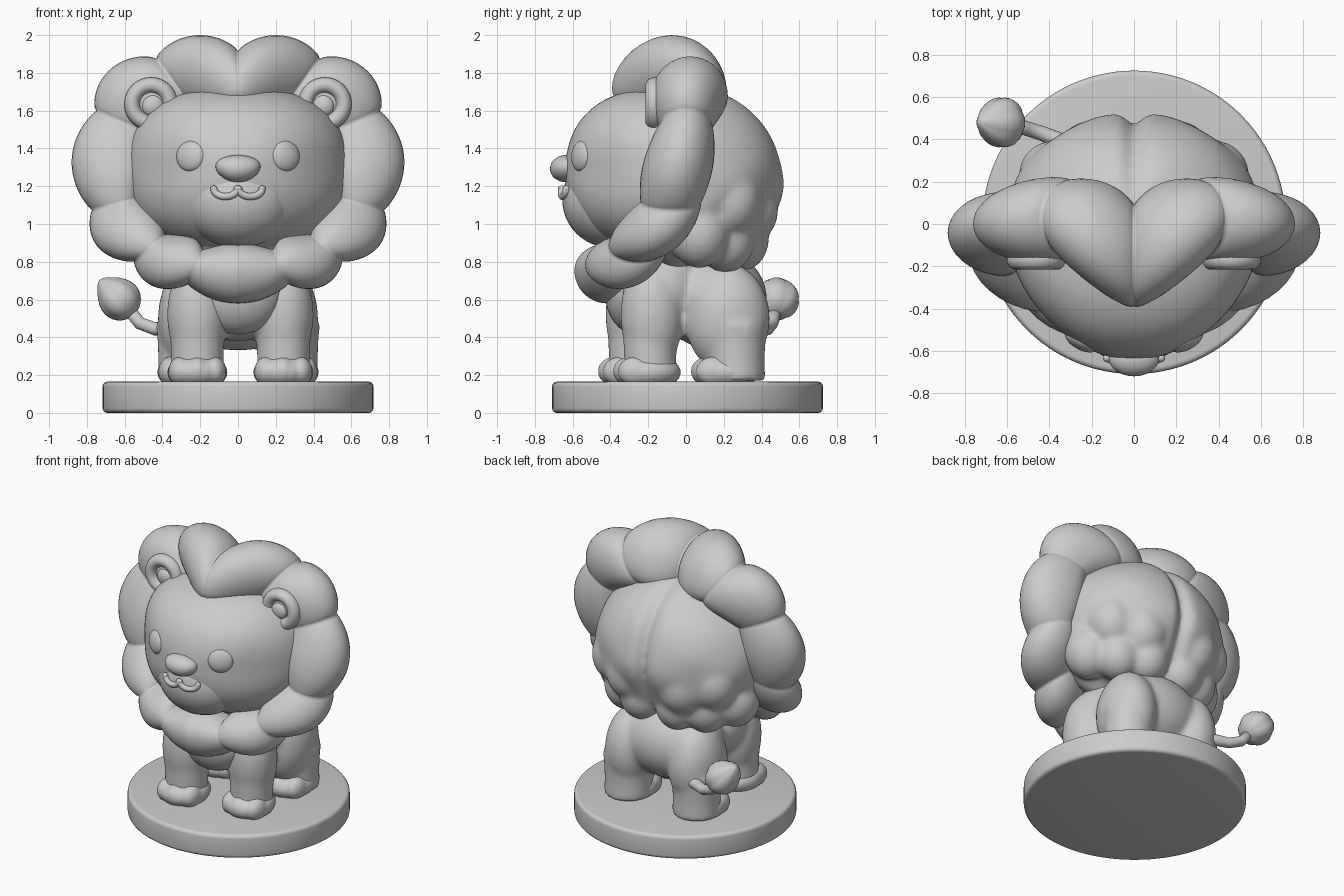
import bpy, bmesh, math
from mathutils import Vector, Matrix

cube = bpy.data.objects.get("Cube")
if cube:
    bpy.data.objects.remove(cube, do_unlink=True)

grey = bpy.data.materials.new("plain_grey")
grey.use_nodes = True
TONE = (0.6, 0.6, 0.6, 1)
grey.diffuse_color = TONE
grey.node_tree.nodes["Principled BSDF"].inputs["Base Color"].default_value = TONE


def finish(name, bm, angle=180, fuse=0, smooth=6):
    """Turn a bmesh into a smooth object, optionally melting its pieces together."""
    bmesh.ops.recalc_face_normals(bm, faces=bm.faces)
    mesh = bpy.data.meshes.new(name)
    bm.to_mesh(mesh)
    bm.free()
    mesh.materials.append(grey)
    obj = bpy.data.objects.new(name, mesh)
    bpy.context.collection.objects.link(obj)
    bpy.ops.object.select_all(action='DESELECT')
    obj.select_set(True)
    bpy.context.view_layer.objects.active = obj
    bpy.ops.object.shade_smooth_by_angle(angle=math.radians(angle))
    if fuse:
        rm = obj.modifiers.new("fuse", 'REMESH')
        rm.mode = 'VOXEL'
        rm.voxel_size = fuse
        rm.use_smooth_shade = True
        sm = obj.modifiers.new("soften", 'SMOOTH')
        sm.iterations = smooth


def ball(bm, centre, radii, rot=None, seg=32):
    m = Matrix.Translation(centre) @ (rot or Matrix()) @ Matrix.Diagonal((*radii, 1))
    return bmesh.ops.create_uvsphere(bm, u_segments=seg, v_segments=seg // 2, radius=1, matrix=m)["verts"]


def loft(bm, loops, closed=False):
    """Skin a row of loops of points; closed joins the last to the first."""
    rings = [[bm.verts.new(p) for p in loop] for loop in loops]
    n = len(rings[0])
    for a, b in zip(rings, rings[1:] + (rings[:1] if closed else [])):
        for k in range(n):
            bm.faces.new((a[k], a[(k + 1) % n], b[(k + 1) % n], b[k]))
    if not closed:
        bm.faces.new(rings[0])
        bm.faces.new(rings[-1])


def tube(bm, points, radii, seg=16):
    """Sweep a round section along points."""
    pts = [Vector(p) for p in points]
    loops = []
    for i, p in enumerate(pts):
        d = pts[min(i + 1, len(pts) - 1)] - pts[max(i - 1, 0)]
        q = d.to_track_quat('Z', 'X').to_matrix()
        loops.append([p + q @ Vector((math.cos(a), math.sin(a), 0)) * radii[i]
                      for a in (math.tau * k / seg for k in range(seg))])
    loft(bm, loops)


# Round display base
bm = bmesh.new()
bmesh.ops.create_cone(bm, cap_ends=True, segments=96, radius1=0.717, radius2=0.717, depth=0.165,
                      matrix=Matrix.Translation((0, 0.008, 0.0825)))
rims = [e for e in bm.edges if abs(e.verts[0].co.z - e.verts[1].co.z) < 0.01]
bmesh.ops.bevel(bm, geom=rims, offset=0.025, segments=4, profile=0.5, affect='EDGES')
finish("base", bm, 35)

# Head: rounded-box outline, pointed toward the nose in plan and full in profile
HC, HR, HP = Vector((0, -0.1, 1.285)), Vector((0.585, 0.54, 0.44)), 2.45


def head_y(x, z):
    u, w = abs(x / HR.x), abs((z - HC.z) / HR.z)
    s = min((u ** HP + w ** HP) ** (1 / HP), 1)
    q = (1.7 * u * u + 2.35 * w * w + 0.2) / (u * u + w * w + 0.1)
    return HC.y - HR.y * (1 - s ** q) ** (1 / q)


bm = bmesh.new()
for v in ball(bm, (0, 0, 0), (1, 1, 1), Matrix.Rotation(math.pi / 2, 4, 'X'), 96):
    n = v.co.copy()
    r = math.hypot(n.x, n.z)
    k = r / max((abs(n.x) ** HP + abs(n.z) ** HP) ** (1 / HP), 1e-6)
    x, z = n.x * k * HR.x, HC.z + n.z * k * HR.z
    v.co = (x, head_y(x, z) if n.y < 0 else HC.y + 0.3 * n.y, z)
finish("head", bm)

# Muzzle: low swelling on the lower face
bm = bmesh.new()
ball(bm, (0, -0.4, 1.13), (0.3, 0.255, 0.255), seg=48)
finish("muzzle", bm)

# Eyes and ears
for s, side in ((1, "left"), (-1, "right")):
    bm = bmesh.new()
    ball(bm, (s * 0.25, head_y(0.25, 1.36) + 0.018, 1.36), (0.084, 0.04, 0.082),
         Matrix.Rotation(s * 0.5, 4, 'Z') @ Matrix.Rotation(-0.1, 4, 'X'))
    finish("eye_" + side, bm)

    bm = bmesh.new()
    ec = Vector((s * 0.46, -0.165, 1.635))
    circle = [(math.cos(math.tau * k / 40), math.sin(math.tau * k / 40)) for k in range(40)]
    loft(bm, [[ec + Vector((c * (0.1 + 0.042 * a), 0.05 * b, e * (0.1 + 0.042 * a)))
               for a, b in circle[::2]] for c, e in circle], closed=True)
    ball(bm, ec + Vector((0, 0.03, 0)), (0.11, 0.045, 0.11))
    ball(bm, ec + Vector((s * -0.01, -0.01, -0.01)), (0.058, 0.035, 0.058))
    finish("ear_" + side, bm)

# Nose: soft wide triangle
bm = bmesh.new()
for v in ball(bm, (0, 0, 0), (0.135, 0.085, 0.072)):
    v.co.x *= 0.87 + 2 * v.co.z
    v.co += Vector((0, -0.635, 1.293))
finish("nose", bm)

# Mouth: two joined upward curls
bm = bmesh.new()
for s in (1, -1):
    curl = []
    for k in range(13):
        a = math.pi * (1 + k / 12)
        x, z = 0.066 + 0.062 * math.cos(a), 1.185 + 0.04 * math.sin(a)
        curl.append((s * x, -0.66 + 1.6 * x * x, z))
    tube(bm, curl, [0.019] * 13, 10)
    for end in (curl[0], curl[-1]):
        ball(bm, end, (0.019,) * 3, seg=12)
finish("mouth", bm)

# Mane ring: rows of angle from top, notch radius, depth centre, half depth, lobe swell
LOBES = [(0, 0.635, -0.15, 0.29, 0.07), (36, 0.735, 0.025, 0.22, 0.09), (67, 0.815, 0.0, 0.17, 0.075),
         (105, 0.80, -0.08, 0.195, 0.08), (131, 0.73, -0.255, 0.19, 0.065), (156, 0.655, -0.395, 0.17, 0.045),
         (204, 0.655, -0.445, 0.165, 0.04)]


def mane_section(t):
    """Outer radius, depth centre and half depth at angle t from the top."""
    for a, b in zip(LOBES, LOBES[1:]):
        if a[0] <= t <= b[0]:
            u = (t - a[0]) / (b[0] - a[0])
            full = max(math.sin(math.pi * u), 0) ** (0.7 if t < 67 else 0.85)
            mix = [p + (q - p) * u for p, q in zip(a, b)]
            return mix[1] + a[4] * full, mix[2], mix[3] * (0.82 + 0.2 * full)


bm = bmesh.new()
STEPS, SEG, loops = 360, 36, []
for i in range(STEPS):
    deg = 360 * i / STEPS
    t = min(deg, 360 - deg)
    sx, cz = math.sin(math.radians(deg)), math.cos(math.radians(deg))
    outer, yc, half = mane_section(t)
    face = (abs(sx / 0.58) ** 2.6 + abs(cz / 0.435) ** 2.6) ** (-1 / 2.6)
    mid = face + 0.09 * t / 180
    inner = 0.65 + 0.15 * min(max((t - 80) / 50, 0), 1)
    loop = []
    for k in range(SEG):
        a = math.tau * k / SEG
        c = math.cos(a)
        rad = mid + c * (outer - mid) * (1 if c > 0 else inner)
        loop.append((rad * sx, yc + math.sin(a) * half, 1.28 + rad * cz))
    loops.append(loop)
loft(bm, loops, closed=True)
finish("mane_ring", bm)

# Back of the mane: parted dome with curls toward the lower rim
bm = bmesh.new()
for v in ball(bm, (0, 0, 0), (1, 1, 1), seg=128):
    n = v.co.copy()
    low = max(0, min(1, 0.45 - n.z))
    part = 0.11 * math.exp(-(n.x / 0.07) ** 2) * max(n.y, 0)
    around = math.atan2(abs(n.x), n.y)
    curls = 0.03 * low * math.sin(around * 7 + 0.5) * math.cos(n.z * 8)
    k = 1 - part + curls + 0.015 * math.sin(around * 4)
    v.co = Vector((0, 0.02, 1.22)) + Vector((n.x * 0.61, n.y * 0.495, n.z * 0.5)) * k
for s in (1, -1):
    for x, y, z, r in ((0.14, 0.29, 0.92, 0.15), (0.31, 0.21, 0.92, 0.155), (0.44, 0.07, 0.95, 0.16),
                       (0.2, 0.32, 1.08, 0.17), (0.38, 0.23, 1.12, 0.165)):
        ball(bm, (s * x, y, z), (r, r, r * 1.15))
finish("mane_back", bm, fuse=0.014, smooth=22)

# Body with chest, rump and four legs melted together
bm = bmesh.new()
ball(bm, (0, -0.12, 0.65), (0.36, 0.26, 0.27))
ball(bm, (0, 0.15, 0.6), (0.37, 0.28, 0.27))
ball(bm, (0, -0.06, 0.85), (0.3, 0.26, 0.2))
LEGS = {"front_left": (0.24, -0.19, 0.155), "front_right": (-0.215, -0.27, 0.155),
        "hind_left": (0.268, 0.262, 0.172), "hind_right": (-0.268, 0.262, 0.172)}
for name, (x, y, r) in LEGS.items():
    tube(bm, [(x, y, z) for z in (0.17, 0.28, 0.38, 0.47)], [r * 0.92, r * 0.9, r * 0.92, r * 0.97], 32)
    if name.startswith("hind"):
        ball(bm, (x * 0.93, 0.22, 0.5), (0.175, 0.225, 0.29))
    else:
        ball(bm, (x, y + 0.01, 0.52), (r * 1.04, r * 1.08, 0.3))
finish("body", bm, fuse=0.016, smooth=14)

# Chest bib
bm = bmesh.new()
ball(bm, (0, -0.265, 0.64), (0.24, 0.165, 0.225))
finish("chest_bib", bm)

# Paws with three toes each
for name, (x, y, r) in LEGS.items():
    bm = bmesh.new()
    py = y - (0.055 if name.startswith("hind") else 0.015)
    ball(bm, (x, py, 0.215), (0.16, 0.178, 0.098))
    for dx in (-0.09, 0, 0.09):
        ball(bm, (x + dx, py - 0.09 + abs(dx) * 0.3, 0.22), (0.064, 0.092, 0.078))
    finish("paw_" + name, bm, fuse=0.01, smooth=4)

# Tail and pointed tuft
bm = bmesh.new()
tube(bm, [(-0.2, 0.33, 0.5), (-0.34, 0.39, 0.45), (-0.44, 0.43, 0.445), (-0.52, 0.455, 0.475),
          (-0.58, 0.475, 0.55)], [0.04, 0.038, 0.035, 0.034, 0.034])
finish("tail", bm)

bm = bmesh.new()
aim = Vector((-0.62, 0, 0.6)).to_track_quat('Z', 'Y').to_matrix()
for v in ball(bm, (0, 0, 0), (1, 1, 1)):
    n = v.co.copy()
    wide = 1 - 0.45 * max(n.z, 0) ** 2
    crease = 1 - 0.07 * math.cos(3 * math.atan2(n.y, n.x)) ** 8
    n = Vector((n.x * 0.122 * wide * crease, n.y * 0.112 * wide * crease, n.z * (0.15 if n.z > 0 else 0.11)))
    v.co = Vector((-0.625, 0.48, 0.6)) + aim @ n
finish("tail_tuft", bm)
